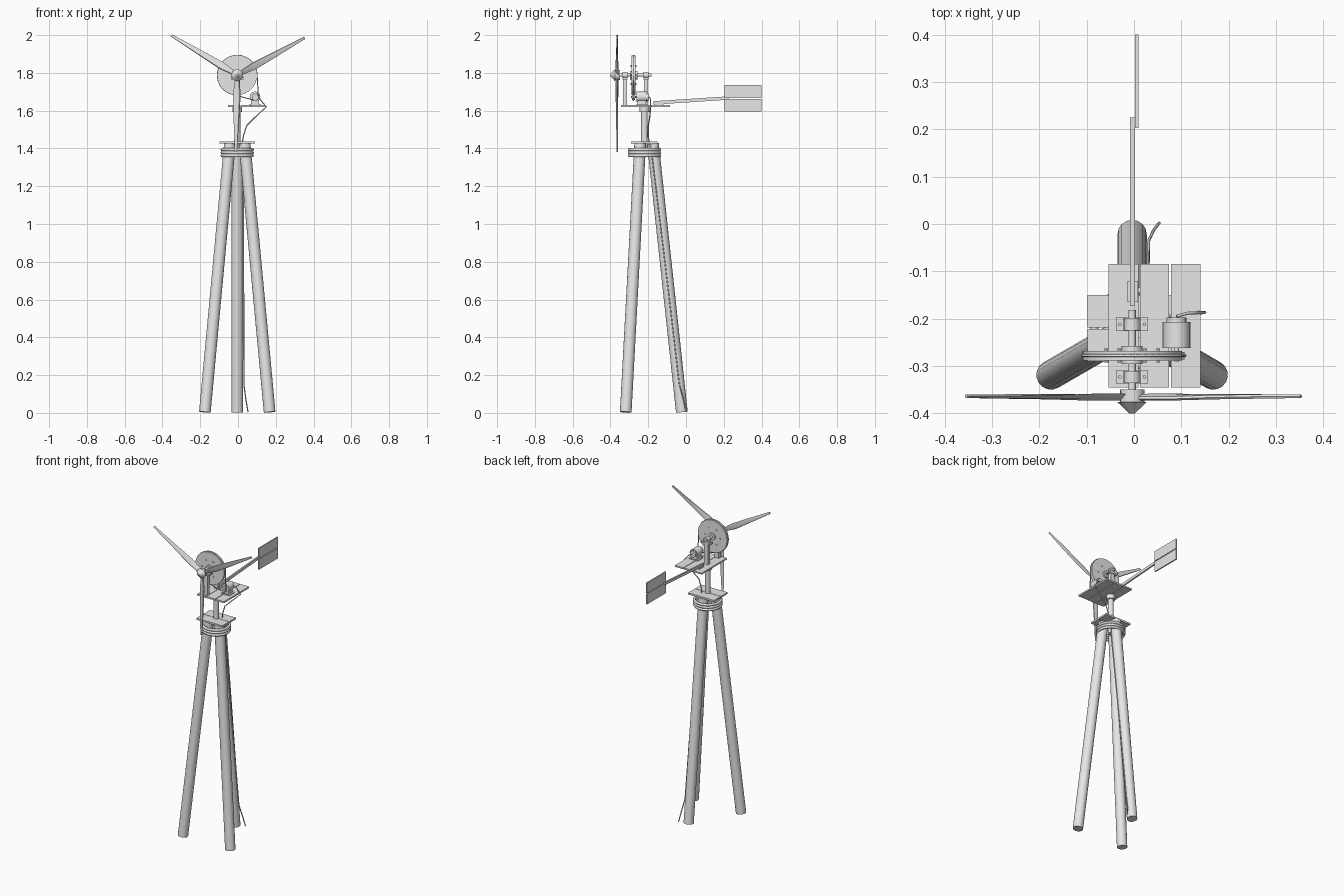
import bpy, bmesh, math
from mathutils import Vector, Matrix

if "Cube" in bpy.data.objects:
    bpy.data.objects.remove(bpy.data.objects["Cube"])

mat = bpy.data.materials.new("light grey")
mat.diffuse_color = (0.8, 0.8, 0.8, 1)
mat.use_nodes = True
mat.node_tree.nodes["Principled BSDF"].inputs["Base Color"].default_value = mat.diffuse_color
CX, CY = -0.004, -0.22      # tower axis
HZ = 1.788                  # rotor shaft height


def finish(name, bm, smooth=False):
    bmesh.ops.recalc_face_normals(bm, faces=bm.faces)
    me = bpy.data.meshes.new(name)
    bm.to_mesh(me)
    bm.free()
    ob = bpy.data.objects.new(name, me)
    bpy.context.collection.objects.link(ob)
    me.materials.append(mat)
    if smooth:
        bpy.ops.object.select_all(action='DESELECT')
        ob.select_set(True)
        bpy.context.view_layer.objects.active = ob
        bpy.ops.object.shade_smooth_by_angle(angle=math.radians(40))
    return ob


def box(name, x0, x1, y0, y1, z0, z1):
    bm = bmesh.new()
    m = Matrix.Translation(((x0 + x1) / 2, (y0 + y1) / 2, (z0 + z1) / 2)) @ Matrix.Diagonal(
        (x1 - x0, y1 - y0, z1 - z0, 1))
    bmesh.ops.create_cube(bm, size=1, matrix=m)
    return finish(name, bm)


def rod(name, a, b, r1, r2=None, seg=16):
    a, b = Vector(a), Vector(b)
    d = b - a
    bm = bmesh.new()
    m = Matrix.Translation((a + b) / 2) @ d.to_track_quat('Z', 'Y').to_matrix().to_4x4()
    bmesh.ops.create_cone(bm, cap_ends=True, segments=seg, radius1=r1,
                          radius2=r1 if r2 is None else r2, depth=d.length, matrix=m)
    return finish(name, bm, True)


def wire(name, pts, r, cyclic=False):
    cu = bpy.data.curves.new(name, 'CURVE')
    cu.dimensions = '3D'
    cu.bevel_depth = r
    cu.bevel_resolution = 1
    cu.use_fill_caps = True
    sp = cu.splines.new('POLY')
    sp.points.add(len(pts) - 1)
    for p, c in zip(sp.points, pts):
        p.co = (*c, 1)
    sp.use_cyclic_u = cyclic
    cu.materials.append(mat)
    ob = bpy.data.objects.new(name, cu)
    bpy.context.collection.objects.link(ob)
    return ob


# tripod legs
for i, deg in enumerate((90, 210, 330)):
    c, s = math.cos(math.radians(deg)), math.sin(math.radians(deg))
    rod(f"tripod_leg_{i+1}", (CX + 0.198 * c, CY + 0.198 * s, 0.004),
        (CX + 0.045 * c, CY + 0.045 * s, 1.425), 0.031)

# rope binding round the leg tops
for i in range(3):
    ring = [(CX + 0.08 * math.cos(t * math.pi / 16), CY + 0.08 * math.sin(t * math.pi / 16),
             1.362 + 0.016 * i) for t in range(32)]
    wire(f"rope_ring_{i+1}", ring, 0.0085, True)

# lower platform, mast and collar
box("lower_plank_front", -0.098, 0.09, -0.29, -0.222, 1.427, 1.438)
box("lower_plank_back", -0.098, 0.09, -0.219, -0.15, 1.427, 1.438)
rod("mast", (CX, CY, 1.36), (CX, CY, 1.62), 0.017)
rod("mast_collar", (CX, CY, 1.592), (CX, CY, 1.62), 0.026)

# upper platform
for i, (x0, x1) in enumerate(((-0.054, 0.01), (0.013, 0.074), (0.078, 0.14))):
    box(f"upper_plank_{i+1}", x0, x1, -0.345, -0.085, 1.62, 1.63)

# bearing posts and pillow blocks
for name, y in (("front", -0.323), ("rear", -0.212)):
    box(name + "_post", CX - 0.015, CX + 0.015, y - 0.011, y + 0.011, 1.628, 1.77)
    box(name + "_bearing_base", CX - 0.034, CX + 0.034, y - 0.014, y + 0.014, 1.765, 1.775)
    rod(name + "_bearing", (CX, y - 0.013, HZ), (CX, y + 0.013, HZ), 0.018)
    for sx in (-0.026, 0.026):
        rod(name + "_bearing_bolt", (CX + sx, y, 1.772), (CX + sx, y, 1.779), 0.004, seg=6)

# shaft with large pulley
rod("rotor_shaft", (CX, -0.375, HZ), (CX, -0.182, HZ), 0.008)
rod("large_pulley", (CX, -0.288, HZ), (CX, -0.268, HZ), 0.105, seg=40)
rod("large_pulley_hub", (CX, -0.296, HZ), (CX, -0.258, HZ), 0.022)
for i in range(6):
    a = i * math.pi / 3
    x, z = CX + 0.055 * math.cos(a), HZ + 0.055 * math.sin(a)
    rod("pulley_bolt", (x, -0.293, z), (x, -0.263, z), 0.005, seg=6)

# generator with small pulley
GX, GZ = 0.09, 1.673
rod("generator_body", (GX, -0.262, GZ), (GX, -0.207, GZ), 0.028, seg=20)
rod("generator_back_cap", (GX, -0.207, GZ), (GX, -0.198, GZ), 0.021)
rod("generator_shaft", (GX, -0.29, GZ), (GX, -0.26, GZ), 0.005, seg=10)
rod("small_pulley", (GX, -0.286, GZ), (GX, -0.27, GZ), 0.017)
box("generator_mount", GX - 0.02, GX + 0.02, -0.258, -0.212, 1.628, 1.655)
box("generator_foot", GX - 0.03, GX + 0.03, -0.262, -0.207, 1.628, 1.635)

# drive belt: tangent loop round both pulleys
R, r = 0.105, 0.018
phi = math.atan2(GZ - HZ, GX - CX)
alpha = math.acos((R - r) / math.hypot(GX - CX, GZ - HZ))
belt = []
for i in range(31):
    a = phi + alpha + (2 * math.pi - 2 * alpha) * i / 30
    belt.append((CX + R * math.cos(a), -0.278, HZ + R * math.sin(a)))
for i in range(9):
    a = phi - alpha + 2 * alpha * i / 8
    belt.append((GX + r * math.cos(a), -0.278, GZ + r * math.sin(a)))
wire("drive_belt", belt, 0.003, True)

# rotor hub, nose cone and blades
rod("rotor_hub", (CX, -0.376, HZ), (CX, -0.35, HZ), 0.026)
rod("nose_cone", (CX, -0.4, HZ), (CX, -0.376, HZ), 0.006, 0.031)
# distance, leading edge, trailing edge, twist in degrees
STATIONS = ((0.01, 0.012, -0.012, 24), (0.05, 0.016, -0.016, 22), (0.10, 0.021, -0.021, 16),
            (0.20, 0.016, -0.017, 9), (0.30, 0.011, -0.012, 4), (0.408, 0.006, -0.007, 1))
for n in range(3):
    rot = Matrix.Translation((CX, -0.364, HZ)) @ Matrix.Rotation(
        -math.radians(29 + 120 * n), 4, 'Y')
    bm = bmesh.new()
    loops = []
    for d, le, te, tw in STATIONS:
        th = 0.0045 if d < 0.35 else 0.0035
        t = Matrix.Rotation(math.radians(tw), 4, 'X')
        prof = ((te, 0), (0, -th), (le * 0.8, -th), (le, 0), (le * 0.8, th), (0, th))
        loops.append([bm.verts.new(rot @ (t @ Vector((0, y, z)) + Vector((d, 0, 0))))
                      for z, y in prof])
    for a, b in zip(loops, loops[1:]):
        for k in range(6):
            bm.faces.new((a[k], a[(k + 1) % 6], b[(k + 1) % 6], b[k]))
    bm.faces.new(loops[0])
    bm.faces.new(loops[-1])
    finish(f"rotor_blade_{n+1}", bm, True)

# tail boom and two-plank vane
boom = box("tail_boom", -0.008, 0.002, -0.173, 0.225, -0.009, 0.009)
for v in boom.data.vertices:
    v.co.z += 1.641 + (v.co.y + 0.173) * 0.065
box("vane_upper", 0.002, 0.01, 0.203, 0.4, 1.668, 1.735)
box("vane_lower", 0.002, 0.01, 0.203, 0.4, 1.595, 1.663)
box("boom_bracket", -0.014, 0.008, -0.165, -0.12, 1.628, 1.637)

# power cable from the generator down the back leg
wire("power_cable", [(0.09, -0.195, 1.672), (0.115, -0.188, 1.662), (0.15, -0.187, 1.62),
                     (0.09, -0.192, 1.565), (0.045, -0.2, 1.52), (0.027, -0.2, 1.46),
                     (0.022, -0.19, 1.42), (0.03, -0.178, 1.34), (0.03, -0.1, 0.7),
                     (0.031, -0.035, 0.15), (0.042, -0.012, 0.07), (0.053, 0.002, 0.004)], 0.0032)
